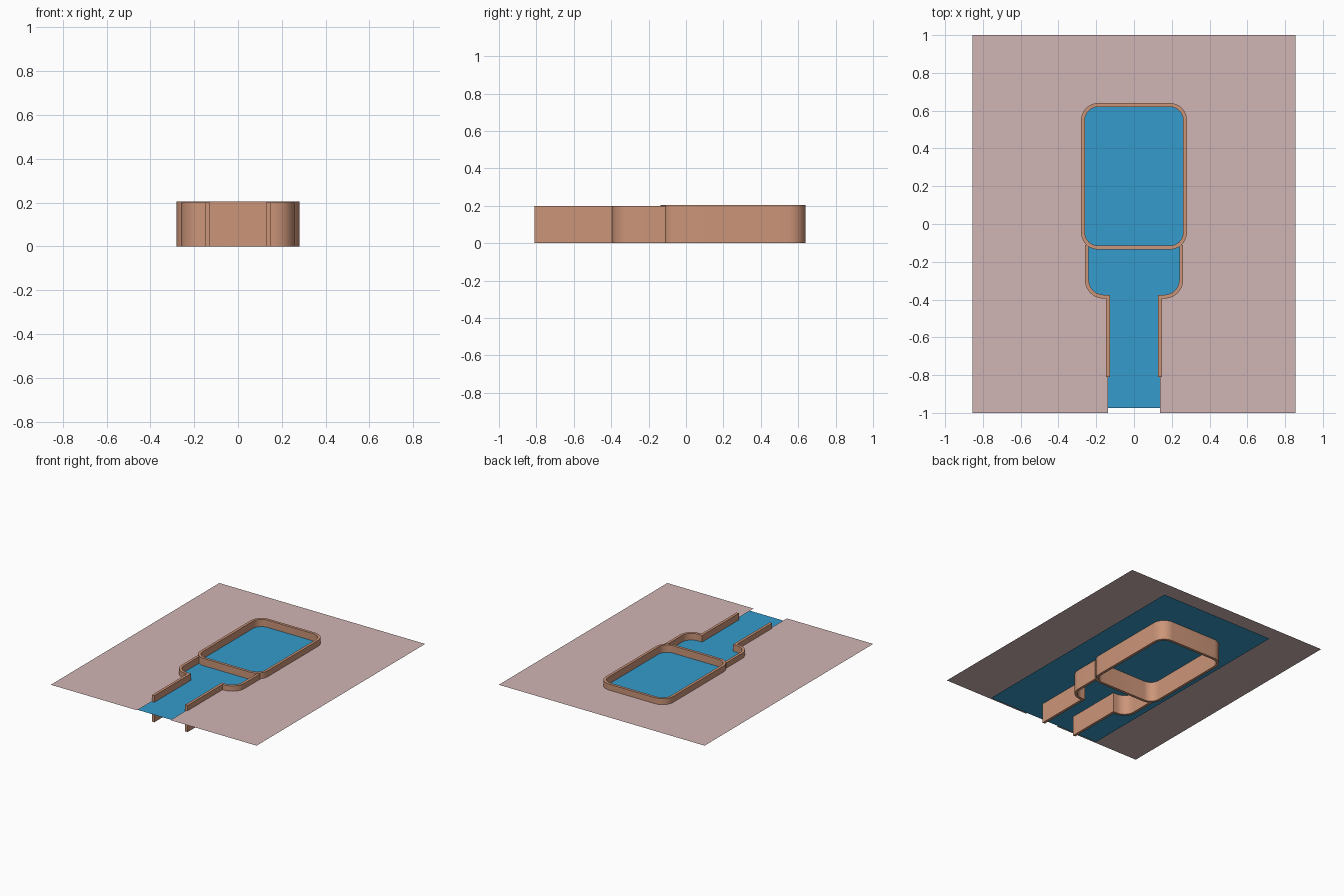
import bpy, bmesh
from math import sin, cos, pi, radians, sqrt
from mathutils import Vector

if "Cube" in bpy.data.objects:
    bpy.data.objects.remove(bpy.data.objects["Cube"])

GROUND_Z, WATER_Z, HALF_T = 0.16, 0.15, 0.01


def material(name, rgb):
    m = bpy.data.materials.new(name)
    m.diffuse_color = (*rgb, 1)
    m.use_nodes = True
    m.node_tree.nodes["Principled BSDF"].inputs["Base Color"].default_value = m.diffuse_color
    return m


def make_object(name, bm, mat, mirror=False):
    me = bpy.data.meshes.new(name)
    bm.to_mesh(me)
    bm.free()
    ob = bpy.data.objects.new(name, me)
    bpy.context.collection.objects.link(ob)
    me.materials.append(mat)
    if mirror:
        mod = ob.modifiers.new("mirror", 'MIRROR')
        mod.merge_threshold = 0.0001
    return ob


def arc(cx, cy, r, a0, a1, n=10):
    return [(cx + r * cos(radians(a0 + (a1 - a0) * i / n)),
             cy + r * sin(radians(a0 + (a1 - a0) * i / n))) for i in range(n + 1)]


def flat(name, pts, z, mat, mirror=False):
    bm = bmesh.new()
    f = bm.faces.new([bm.verts.new((x, y, z)) for x, y in pts])
    f.normal_update()
    if f.normal.z < 0:
        f.normal_flip()
    return make_object(name, bm, mat, mirror)


def wall(name, path, height, mat, closed=False, mirror=False):
    """Upright wall of constant thickness following a plan path."""
    p = [Vector(q) for q in path]
    n = len(p)
    bm = bmesh.new()
    rows = []
    for i in range(n):
        before = p[i] - p[i - 1] if closed or i > 0 else p[1] - p[0]
        after = p[(i + 1) % n] - p[i] if closed or i < n - 1 else before
        n0 = Vector((-before.y, before.x)).normalized()
        n1 = Vector((-after.y, after.x)).normalized()
        off = (n0 + n1) * HALF_T / (1 + n0.dot(n1))
        a, b = p[i] + off, p[i] - off
        rows.append([bm.verts.new((v.x, v.y, z))
                     for v, z in ((a, 0), (b, 0), (b, height), (a, height))])
    for i in range(n if closed else n - 1):
        r, s = rows[i], rows[(i + 1) % n]
        for k in range(4):
            bm.faces.new((r[k], r[(k + 1) % 4], s[(k + 1) % 4], s[k]))
    if not closed:
        bm.faces.new(rows[0])
        bm.faces.new(rows[-1])
    bmesh.ops.recalc_face_normals(bm, faces=bm.faces)
    ob = make_object(name, bm, mat, mirror)
    bpy.ops.object.select_all(action='DESELECT')
    bpy.context.view_layer.objects.active = ob
    ob.select_set(True)
    bpy.ops.object.shade_smooth_by_angle(angle=radians(30))
    return ob


stone = material("stone", (0.60, 0.30, 0.19))
paving = material("paving", (0.64, 0.46, 0.46))
blue = material("water", (0.035, 0.33, 0.60))

# main pool rim
R = 0.08
upper = arc(0.19, 0.55, R, 90, 0)
lower = arc(0.19, -0.045, R, 0, -90)
right_side = upper + lower
main_path = right_side + [(-x, y) for x, y in reversed(right_side)]
wall("main_pool_rim", main_path, 0.205, stone, closed=True)

# small basin and channel walls, mirrored
bend = arc(0.16, -0.295, 0.09, 0, -90) + [(0.138, -0.385)]
wall("basin_and_channel_wall", [(0.25, -0.11)] + bend + [(0.138, -0.81)],
     0.2, stone, mirror=True)

# ground around the pool, half outline mirrored
join_y = -0.045 - sqrt(R * R - 0.06 ** 2)
outline = [(0, 1), (0, 0.63)] + upper + [q for q in lower if q[0] > 0.2505]
outline += [(0.25, join_y)] + bend + [(0.138, -1), (0.855, -1), (0.855, 1)]
flat("ground", outline, GROUND_Z, paving, mirror=True)

# water sheet under the ground opening
flat("water", [(-0.475, -0.975), (0.475, -0.975), (0.475, 0.895), (-0.475, 0.895)],
     WATER_Z, blue)
